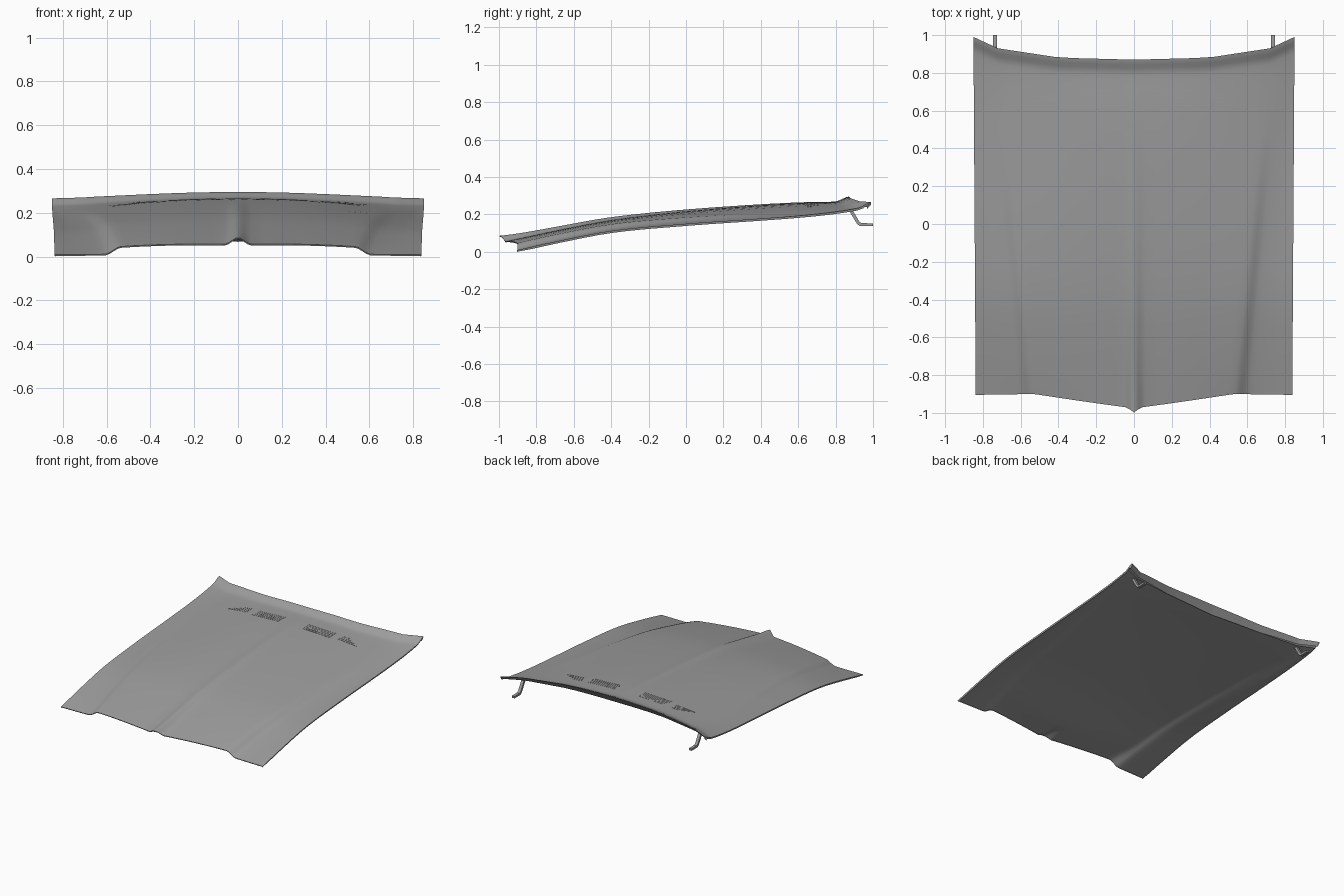
import bpy, bmesh, math

if "Cube" in bpy.data.objects:
    bpy.data.objects.remove(bpy.data.objects["Cube"])


def interp(table, v):
    """Smooth interpolation through (position, value) pairs."""
    v = max(table[0][0], min(table[-1][0], v))
    slopes = [(b[1] - a[1]) / (b[0] - a[0]) for a, b in zip(table, table[1:])]
    tangents = [slopes[0]] + [(a + b) / 2 for a, b in zip(slopes, slopes[1:])] + [slopes[-1]]
    for i, (a, b) in enumerate(zip(table, table[1:])):
        if v <= b[0]:
            h = b[0] - a[0]
            u = (v - a[0]) / h
            return ((2*u**3 - 3*u**2 + 1) * a[1] + (u**3 - 2*u**2 + u) * h * tangents[i]
                    + (3*u**2 - 2*u**3) * b[1] + (u**3 - u**2) * h * tangents[i + 1])


def linear(table, v):
    v = max(table[0][0], min(table[-1][0], v))
    for a, b in zip(table, table[1:]):
        if v <= b[0]:
            return a[1] + (b[1] - a[1]) * (v - a[0]) / (b[0] - a[0])


def smooth(u):
    u = max(0, min(1, u))
    return u * u * (3 - 2 * u)


# outline in plan and lengthwise height curves
FRONT = [(0, -.998), (.02, -.983), (.045, -.97), (.25, -.942), (.53, -.90), (.86, -.905)]
REAR = [(0, .87), (.39, .88), (.72, .93), (.86, .995)]
EDGE = [(-1, -.012), (-.9, .01), (-.65, .065), (-.4, .112), (0, .15), (.4, .178), (.6, .193), (.8, .214), (1, .247)]
STEP = [(-1, .028), (-.4, .021), (0, .014), (.6, 0), (1, 0)]
CROWN = [(-1, .034), (-.4, .038), (0, .054), (.6, .069), (.87, .05), (1, .05)]
RIDGE = [(-1, .035), (-.9, .026), (-.4, .014), (0, .008), (.6, .002), (1, 0)]


def width(t):
    return .838 + .012 * t


def crease(t):
    return .57 + .15 * min(1, t / .85)


def along(x, y):
    front, rear = linear(FRONT, x), linear(REAR, x)
    return max(0, min(1, (y - front) / (rear - front))), rear


def surface_z(x, y):
    x = abs(x)
    t, rear = along(x, y)
    s = crease(t)
    reach = .62 + (width(t) - .62) * t ** .5
    z = interp(EDGE, y) + interp(CROWN, y) * max(0, 1 - (x / reach) ** 2)
    z += interp(STEP, y) * (1 - smooth((x - s + .035) / .07))
    z += interp(RIDGE, y) * smooth(1 - x / .06)
    return z + .02 * smooth(1 - (rear - y) / .075)


def panel_z(x, y):
    """Plain underside: follows the skin at the front, smooth behind it."""
    x = abs(x)
    t, rear = along(x, y)
    skin = surface_z(x, y) - .006
    plain = interp(EDGE, y) - .006 + (interp(CROWN, y) + .5 * interp(STEP, y)) * .85 * (1 - (x / width(t)) ** 2)
    blend = smooth(t / .12)
    return min(skin, skin * (1 - blend) + plain * blend)


paint = bpy.data.materials.new("dark_grey_paint")
paint.diffuse_color = (.34, .34, .34, 1)
paint.use_nodes = True
paint.node_tree.nodes["Principled BSDF"].inputs["Base Color"].default_value = paint.diffuse_color


def make(name, verts, faces, up=0):
    mesh = bpy.data.meshes.new(name)
    mesh.from_pydata(verts, [], faces)
    bm = bmesh.new()
    bm.from_mesh(mesh)
    bmesh.ops.recalc_face_normals(bm, faces=bm.faces)
    bm.faces.ensure_lookup_table()
    if up * bm.faces[len(bm.faces) // 2].normal.z < 0:
        bmesh.ops.reverse_faces(bm, faces=bm.faces)
    bm.to_mesh(mesh)
    bm.free()
    mesh.materials.append(paint)
    obj = bpy.data.objects.new(name, mesh)
    bpy.context.collection.objects.link(obj)
    return obj


def half_columns(t):
    s, w = crease(t), width(t)
    inner = [0, .01, .02, .03, .045, .06, .12, .22, .32, .42]
    step = [s + d for d in (-.07, -.035, -.018, 0, .018, .035, .06)]
    last = step[-1]
    return inner + step + [last + (w - last) * k for k in (.33, .66, 1)]


def sheet(rows, height, inset=0):
    grid = []
    for t in rows:
        half = [x * (1 - inset) for x in half_columns(t)]
        line = []
        for x in [-v for v in half[:0:-1]] + half:
            y = linear(FRONT, abs(x)) * (1 - t) + linear(REAR, abs(x)) * t
            line.append((x, y, height(x, y)))
        grid.append(line)
    return grid


def make_sheet(name, grid, up):
    n = len(grid[0])
    verts = [(x, y, max(0, z)) for line in grid for x, y, z in line]
    faces = [(r*n + c, r*n + c + 1, (r+1)*n + c + 1, (r+1)*n + c)
             for r in range(len(grid) - 1) for c in range(n - 1)]
    obj = make(name, verts, faces, up)
    bpy.ops.object.select_all(action='DESELECT')
    bpy.context.view_layer.objects.active = obj
    obj.select_set(True)
    bpy.ops.object.shade_smooth_by_angle(angle=math.radians(35))


# bonnet skin with folded flanges all round
grid = sheet([i / 26 for i in range(25)] + [.94, .955, .965, .975, .985, .993, 1], surface_z)
front_fold = [(x, y + .003, z - .006) for x, y, z in grid[0]]
rear_fold = [(x, y - .04 * (1 - .5 * abs(x)), z - .055 + .035 * abs(x)) for x, y, z in grid[-1]]
grid = [front_fold] + grid + [rear_fold]
for line in grid:
    a, b = line[0], line[-1]
    line.insert(0, (a[0] + .004, a[1], a[2] - .012))
    line.append((b[0] - .004, b[1], b[2] - .012))
make_sheet("bonnet_skin", grid, 1)

# smooth panel closing the underside
make_sheet("inner_panel", sheet([.004] + [.98 * i / 24 for i in range(1, 25)], panel_z, .004), -1)


def slat(verts, faces, x0, x1, y):
    """One thin strip lying on the skin."""
    base, count = len(verts), 8
    for i in range(count + 1):
        x = x0 + (x1 - x0) * i / count
        for dy, dz in ((-.004, -.002), (-.004, .001), (.004, .001), (.004, -.002)):
            verts.append((x, y + dy, surface_z(x, y + dy) + dz))
    for i in range(count):
        a = base + 4 * i
        for k in range(4):
            m = (k + 1) % 4
            faces.append((a + k, a + m, a + 4 + m, a + 4 + k))
    faces.append((base, base + 1, base + 2, base + 3))
    e = base + 4 * count
    faces.append((e + 3, e + 2, e + 1, e))


# vents and hinges on both sides
for side, label in ((-1, "left"), (1, "right")):
    verts, faces = [], []
    for i in range(5):
        slat(verts, faces, side * .10, side * .32, .63 + .018 * i)
    make("inner_vent_" + label, verts, faces)
    verts, faces = [], []
    for i in range(4):
        slat(verts, faces, side * .38, side * (.53 - .032 * i), .65 + .018 * i)
    make("outer_vent_" + label, verts, faces)

    profile = [(.868, .226), (.915, .148), (.93, .138), (1, .138),
               (1, .152), (.938, .153), (.926, .162), (.888, .228)]
    k = len(profile)
    verts = [(side * x, y, z) for x in (.725, .747) for y, z in profile]
    faces = [(i, (i + 1) % k, (i + 1) % k + k, i + k) for i in range(k)]
    # caps as quads along the bent arm
    for o in (0, k):
        faces += [(o + i, o + i + 1, o + k - 2 - i, o + k - 1 - i) for i in range(3)]
    make("hinge_arm_" + label, verts, faces)
